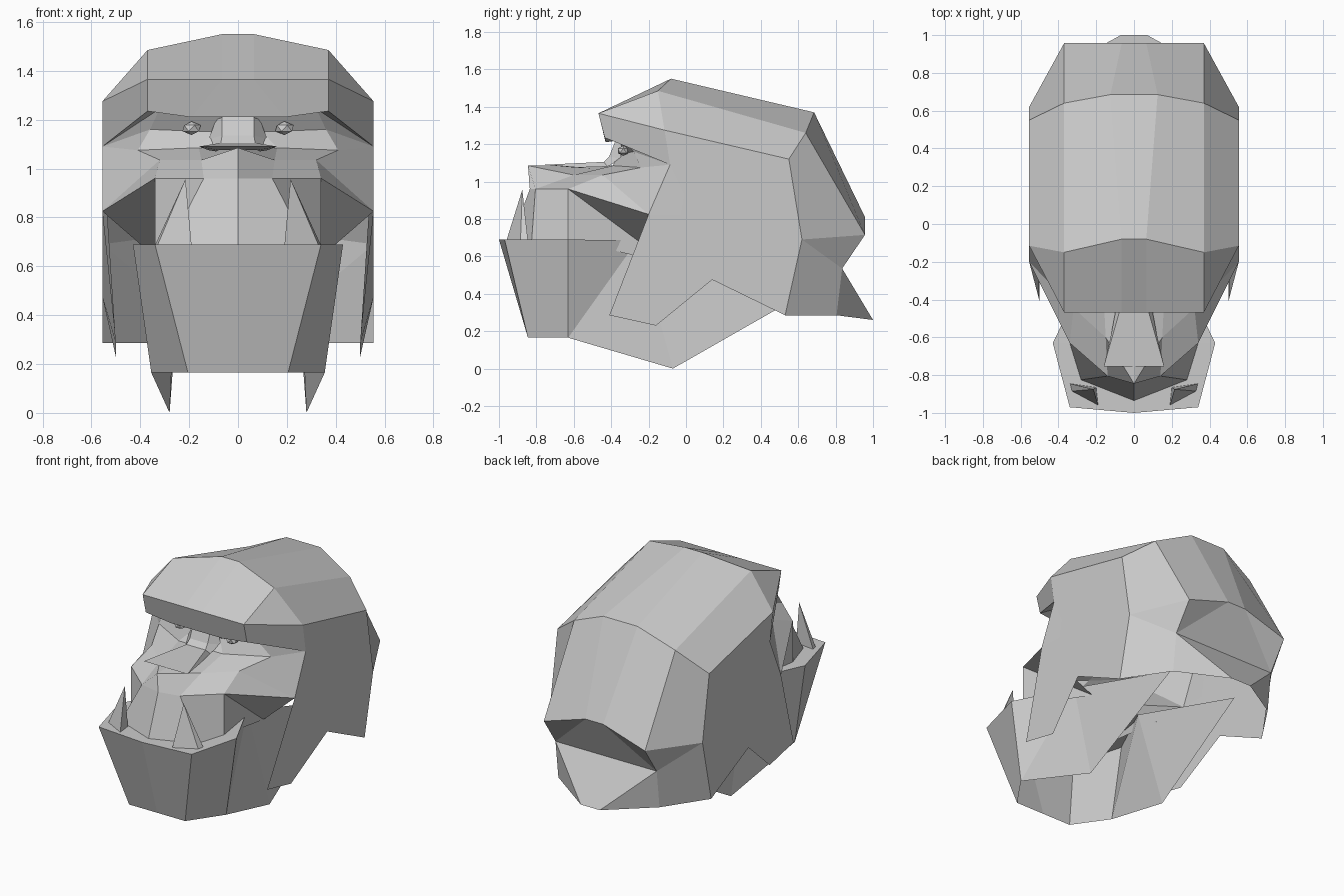
import bpy
import bmesh

start_cube = bpy.data.objects.get("Cube")
if start_cube:
    bpy.data.objects.remove(start_cube, do_unlink=True)

# One plain clay material
clay = bpy.data.materials.new("grey clay")
clay.use_nodes = True
clay.diffuse_color = (0.6, 0.6, 0.6, 1)
clay.node_tree.nodes["Principled BSDF"].inputs["Base Color"].default_value = clay.diffuse_color


def build_half(name, rows, extra_faces=()):
    """Loft a flat-shaded half from rows of points, add outline faces, mirror across x.
    A repeated point in a row turns its quad into a triangle."""
    mesh = bmesh.new()
    grid = [[mesh.verts.new(point) for point in row] for row in rows]
    for upper, lower in zip(grid, grid[1:]):
        for column in range(min(len(upper), len(lower)) - 1):
            mesh.faces.new((upper[column], upper[column + 1],
                            lower[column + 1], lower[column]))
    for outline in extra_faces:
        mesh.faces.new([mesh.verts.new(point) for point in outline])
    bmesh.ops.remove_doubles(mesh, verts=mesh.verts, dist=0.002)
    # Mirror the half and weld it on the centre line
    copy = bmesh.ops.duplicate(mesh, geom=mesh.verts[:] + mesh.edges[:] + mesh.faces[:])["geom"]
    for element in copy:
        if isinstance(element, bmesh.types.BMVert):
            element.co.x = -element.co.x
    copied_faces = [f for f in copy if isinstance(f, bmesh.types.BMFace)]
    bmesh.ops.reverse_faces(mesh, faces=copied_faces)
    bmesh.ops.remove_doubles(mesh, verts=mesh.verts, dist=0.002)
    bmesh.ops.recalc_face_normals(mesh, faces=mesh.faces)
    data = bpy.data.meshes.new(name)
    mesh.to_mesh(data)
    mesh.free()
    data.materials.append(clay)
    part = bpy.data.objects.new(name, data)
    bpy.context.collection.objects.link(part)
    return part


# Corners shared between neighbouring parts
temple = (.555, -.085, 1.09)
brow_side = (.555, -.115, 1.275)
crown_side = (.555, .55, 1.12)
nape_side = (.555, .62, .69)
hem_side = (.555, .53, .285)
neck_fold = (.37, .835, .535)
cheek_tip = (.555, -.2, .825)
ear_top = (.555, -.01, .93)
ear_base = (.555, -.03, .82)
muzzle_side = (.34, -.63, .96)
lip_side = (.34, -.63, .69)
cheek_root = (.25, -.09, .56)
jaw_hinge = (.25, -.26, .685)
brow_inside = [(0, -.36, 1.22), (.065, -.36, 1.22), (.32, -.35, 1.245), temple]

# Hair cap: under-brow, brow, crown, back, nape, neck fold and hem
hair_rows = [
    brow_inside,
    [(0, -.43, 1.21), (.19, -.43, 1.21), (.37, -.435, 1.235), temple],
    [(0, -.468, 1.365), (.065, -.468, 1.365), (.37, -.468, 1.365), brow_side],
    [(0, -.08, 1.55), (.065, -.08, 1.55), (.37, -.15, 1.485), brow_side],
    [(0, .685, 1.37), (.125, .685, 1.37), (.37, .64, 1.26), crown_side],
    [(0, .957, .81), (.065, .957, .81), (.37, .957, .715), nape_side],
    [(0, .835, .535), neck_fold, neck_fold, nape_side],
    [(0, 1, .26), (.07, 1, .26), (.37, .805, .285), hem_side],
]
# Flat side of the hair with the hanging sideburn
sideburn = [brow_side, crown_side, nape_side, hem_side,
            (.555, .14, .475), (.5, -.16, .23), (.5, -.41, .285),
            cheek_tip, ear_base, ear_top, temple]
build_half("hair", hair_rows, [sideburn])

# Face mask: brow line, eyes, cheekbones, muzzle top, upper lip, lip rim
face_rows = [
    brow_inside,
    [(0, -.37, 1.14), (.1, -.33, 1.15), (.36, -.28, 1.16), temple],
    [(0, -.39, 1.085), (.16, -.39, 1.085), (.41, -.24, 1.075), temple],
    [(0, -.845, 1.085), (.15, -.6, 1.035), (.32, -.445, 1.035), cheek_tip],
    [(0, -.835, .96), (.14, -.805, .96), muzzle_side, cheek_tip],
    [(0, -.935, .69), (.28, -.825, .69), lip_side],
]
# Undercut cheeks behind the muzzle, and the skin beside the ear notch
cheek_faces = [[muzzle_side, cheek_tip, cheek_root],
               [muzzle_side, cheek_root, lip_side],
               [temple, cheek_tip, ear_base, ear_top]]
build_half("face", face_rows, cheek_faces)

# Short bridge with a broad flat nose
nose_rows = [
    [(0, -.38, 1.21), (.065, -.38, 1.21), (.09, -.34, 1.2)],
    [(0, -.41, 1.135), (.065, -.41, 1.135), (.12, -.35, 1.12)],
    [(0, -.44, 1.105), (.07, -.44, 1.105), (.09, -.42, 1.08)],
    [(0, -.755, 1.09), (.16, -.755, 1.09), (.12, -.58, 1.075)],
    [(0, -.6, 1.075), (.08, -.6, 1.075), (.09, -.5, 1.07)],
]
build_half("nose", nose_rows)

# Lower jaw: mouth floor, rim and wall, open underneath and behind
jaw_back = (.25, .64, .405)
rim_corner, rim_side = (.34, -.97, .69), (.43, -.63, .69)
chin_corner, chin_side = (.205, -.845, .165), (.355, -.63, .165)
jaw_rows = [
    [(0, -1, .69), (0, -.63, .69), (0, -.26, .685)],
    [rim_corner, rim_side, jaw_hinge, jaw_hinge, jaw_back],
    [chin_corner, chin_side, chin_side, (.28, -.07, 0), jaw_back],
]
chin = [(0, -1, .69), rim_corner, chin_corner, (0, chin_corner[1], chin_corner[2])]
build_half("lower_jaw", jaw_rows, [chin])

# Pointed lower tusks
tusk_tip = (.215, -.875, .957)
tusk_base = [(.34, -.845, .685), (.33, -.885, .685), (.19, -.96, .685), (.2, -.865, .685)]
tusk_sides = [[tusk_base[i - 1], tusk_base[i], tusk_tip] for i in range(len(tusk_base))]
build_half("tusks", [], tusk_sides + [tusk_base])

# Small faceted eyes
for side, label in ((1, "left_eye"), (-1, "right_eye")):
    bpy.ops.mesh.primitive_ico_sphere_add(subdivisions=1, radius=.035,
                                          location=(side * .19, -.335, 1.165))
    eye = bpy.context.object
    eye.name = label
    eye.scale = (1.2, 1, .8)
    eye.data.materials.append(clay)
